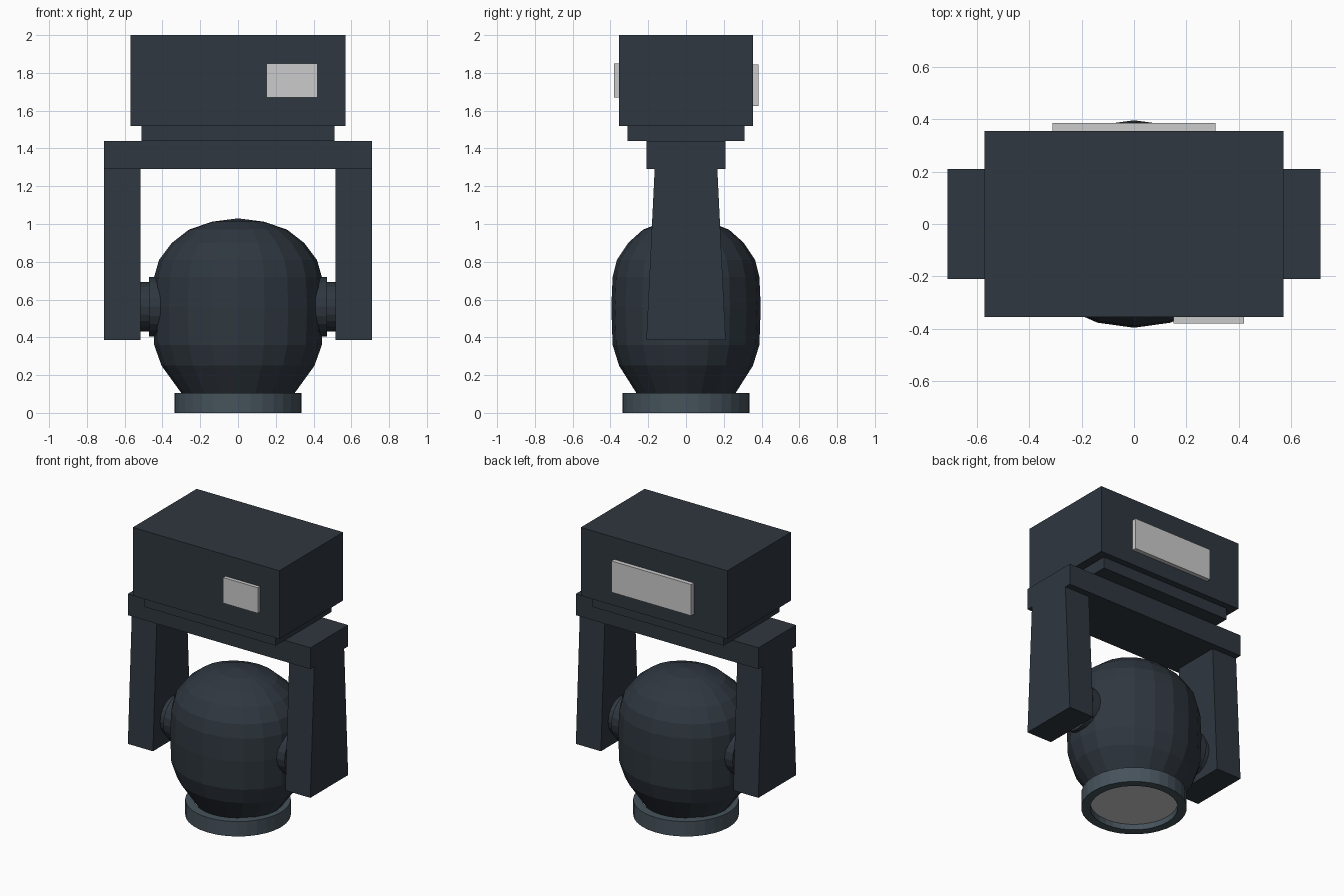
import bpy, bmesh, math

if "Cube" in bpy.data.objects:
    bpy.data.objects.remove(bpy.data.objects["Cube"])


def material(name, rgb):
    m = bpy.data.materials.new(name)
    m.diffuse_color = (*rgb, 1)
    m.use_nodes = True
    m.node_tree.nodes["Principled BSDF"].inputs["Base Color"].default_value = m.diffuse_color
    return m


DARK = material("dark_housing", (0.028, 0.038, 0.05))
RIM = material("rim_metal", (0.06, 0.085, 0.105))


def finish(name, bm, mat=None):
    bmesh.ops.recalc_face_normals(bm, faces=bm.faces)
    me = bpy.data.meshes.new(name)
    bm.to_mesh(me)
    bm.free()
    ob = bpy.data.objects.new(name, me)
    bpy.context.collection.objects.link(ob)
    if mat:
        me.materials.append(mat)
    return ob


def box(name, x, y, z, mat=None, top_y=1.0):
    """Box from (min, max) ranges; top_y scales the depth of the upper end."""
    bm = bmesh.new()
    bmesh.ops.create_cube(bm, size=1)
    for v in bm.verts:
        taper = top_y if v.co.z > 0 else 1.0
        for i, (lo, hi) in enumerate((x, y, z)):
            v.co[i] = (lo + hi) / 2 + v.co[i] * (hi - lo)
        v.co.y *= taper
    return finish(name, bm, mat)


def lathe(name, profile, sides, mat=None, sy=1.0, axis_x=False, closed=False, z0=0.0):
    """Revolve (radius, height) points about z, or about x at height z0."""
    bm = bmesh.new()
    rings = []
    for r, h in profile:
        ring = []
        for i in range(sides if r > 0 else 1):
            a = 2 * math.pi * i / sides
            p, q = r * math.cos(a), r * math.sin(a) * sy
            ring.append(bm.verts.new((h, q, p + z0) if axis_x else (p, q, h)))
        rings.append(ring)
    pairs = list(zip(rings, rings[1:]))
    if closed:
        pairs.append((rings[-1], rings[0]))
    for a, b in pairs:
        for i in range(sides):
            j = (i + 1) % sides
            quad = [a[i % len(a)], a[j % len(a)], b[j % len(b)], b[i % len(b)]]
            bm.faces.new(list(dict.fromkeys(quad)))
    return finish(name, bm, mat)


# Base housing, turntable and yoke crossbar
box("base_housing", (-0.57, 0.57), (-0.355, 0.355), (1.52, 2.0), DARK)
box("turntable", (-0.51, 0.51), (-0.31, 0.31), (1.44, 1.52), DARK)
box("yoke_crossbar", (-0.71, 0.71), (-0.21, 0.21), (1.29, 1.44), DARK)

# Control panels on the front and back of the housing
box("front_panel", (0.15, 0.42), (-0.38, -0.35), (1.67, 1.85))
box("rear_panel", (-0.31, 0.31), (0.35, 0.385), (1.625, 1.845))

# Tapered yoke arms and stepped pivots
for side, s in (("left", -1), ("right", 1)):
    box(side + "_yoke_arm", sorted((s * 0.515, s * 0.71)), (-0.21, 0.21),
        (0.385, 1.29), DARK, top_y=0.79)
    lathe(side + "_pivot", [(0, s * 0.38), (0.157, s * 0.38), (0.157, s * 0.472),
                            (0.13, s * 0.472), (0.13, s * 0.52), (0, s * 0.52)],
          20, DARK, axis_x=True, z0=0.562)

# Faceted oval lamp head
lathe("lamp_head", [(0, 0.06), (0.27, 0.06), (0.30, 0.105), (0.405, 0.25), (0.444, 0.36),
                    (0.452, 0.56), (0.444, 0.72), (0.418, 0.81), (0.35, 0.90),
                    (0.26, 0.97), (0.138, 1.012), (0, 1.03)], 20, DARK, sy=0.875)

# Lens rim and recessed lens
lathe("lens_rim", [(0.337, 0), (0.337, 0.105), (0.28, 0.105), (0.28, 0)], 32, RIM, closed=True)
lathe("lens", [(0, 0.04), (0.282, 0.04), (0.282, 0.058), (0, 0.058)], 32)
